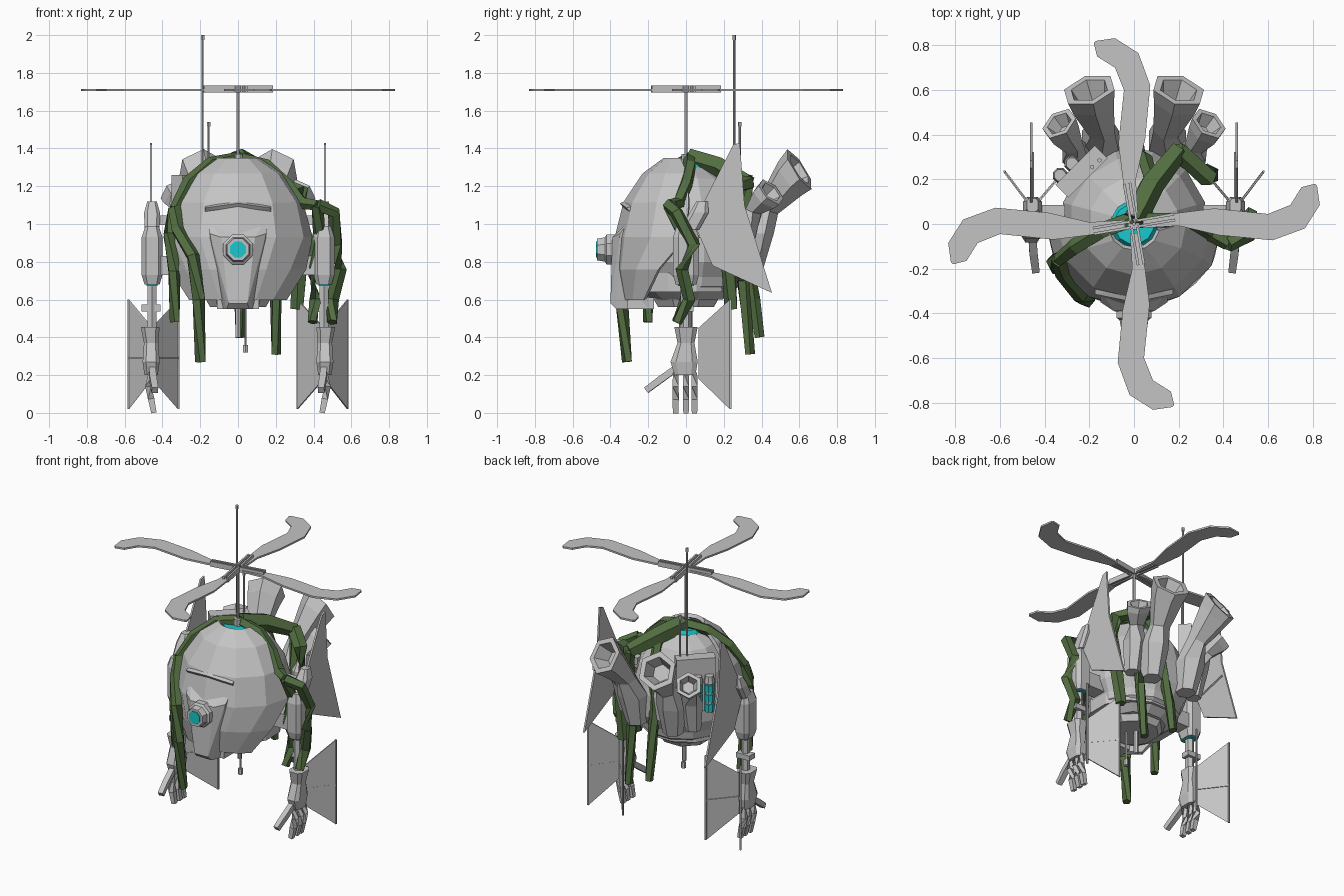
import bpy, bmesh, math
from mathutils import Vector as V, Matrix

cube = bpy.data.objects.get("Cube")
if cube:
    bpy.data.objects.remove(cube)

def material(name, color):
    m = bpy.data.materials.new(name)
    m.use_nodes = True
    m.diffuse_color = (*color, 1)
    m.node_tree.nodes["Principled BSDF"].inputs["Base Color"].default_value = (*color, 1)
    return m

GREY = material("light grey metal", (.55, .55, .55))
GREEN = material("vine green", (.085, .155, .052))
CYAN = material("glowing cyan", (.01, .58, .61))

def finish(name, bm, mat):
    bmesh.ops.recalc_face_normals(bm, faces=bm.faces)
    me = bpy.data.meshes.new(name)
    bm.to_mesh(me)
    bm.free()
    me.materials.append(mat)
    ob = bpy.data.objects.new(name, me)
    bpy.context.collection.objects.link(ob)
    return ob

def loft(name, rings, mat, caps=True, closed=True):
    """Skin a list of equal rings of points."""
    bm = bmesh.new()
    vs = [[bm.verts.new(p) for p in r] for r in rings]
    n = len(vs[0])
    for a, b in zip(vs, vs[1:]):
        for i in range(n if closed else n - 1):
            j = (i + 1) % n
            bm.faces.new((a[i], a[j], b[j], b[i]))
    if caps:
        bm.faces.new(vs[0])
        bm.faces.new(vs[-1])
    return finish(name, bm, mat)

def ring(center, normal, r, sides, turn=0.5):
    q = V(normal).to_track_quat('Z', 'Y')
    return [V(center) + q @ V((r * math.cos(a), r * math.sin(a), 0))
            for a in ((i + turn) * math.tau / sides for i in range(sides))]

def tube(name, pts, radii, mat, sides=6):
    pts = [V(p) for p in pts]
    if not isinstance(radii, (list, tuple)):
        radii = [radii] * len(pts)
    last = len(pts) - 1
    return loft(name, [ring(p, pts[min(i + 1, last)] - pts[max(i - 1, 0)], radii[i], sides)
                       for i, p in enumerate(pts)], mat)

def stack(name, secs, mat):
    """Chamfered blocks: each section is x, y, z, half width, half depth."""
    rings = []
    for x, y, z, a, b in secs:
        rings.append([(x + sx * a * kx, y + sy * b * ky, z) for sx, sy, kx, ky in
                      ((1, -1, .6, 1), (1, -1, 1, .6), (1, 1, 1, .6), (1, 1, .6, 1),
                       (-1, 1, .6, 1), (-1, 1, 1, .6), (-1, -1, 1, .6), (-1, -1, .6, 1))])
    return loft(name, rings, mat)

def box(name, c, size, mat, turn=0):
    bm = bmesh.new()
    bmesh.ops.create_cube(bm, size=1, matrix=Matrix.Translation(c) @ Matrix.Rotation(turn, 4, 'Z')
                          @ Matrix.Diagonal((*size, 1)))
    return finish(name, bm, mat)

def plate(name, pts, offset, mat):
    o = V(offset) / 2
    return loft(name, [[V(p) - o for p in pts], [V(p) + o for p in pts]], mat)

def hull(name, pts, mat):
    bm = bmesh.new()
    bmesh.ops.convex_hull(bm, input=[bm.verts.new(p) for p in pts])
    return finish(name, bm, mat)

# Body core, with glowing cap and underside
core = [(.1, 1.3), (.2, 1.24), (.29, 1.1), (.33, .95), (.33, .8), (.29, .72), (.28, .67), (.19, .6)]
loft("body_core", [ring((0, .01, z), (0, 0, 1), r, 12) for r, z in core], GREY)
tube("top_light", [(0, 0, 1.29), (0, 0, 1.325)], [.11, .09], CYAN, 12)
tube("lower_band", [(0, -.02, .64), (0, -.02, .74)], .29, GREY, 12)
tube("underside_disc", [(0, 0, .61), (0, 0, .56)], [.19, .16], GREY, 8)

# Front armour shell, its sweep narrowing toward the bottom
rows = [(.1, 1.34, 80), (.21, 1.26, 95), (.31, 1.11, 95), (.355, .93, 92), (.35, .76, 68), (.31, .6, 48)]
shell = loft("front_shell", [[(1.08 * r * math.sin(t), -r * math.cos(t) - .01, z)
             for t in (math.radians(h * (i / 3 - 1)) for i in range(7))] for r, z, h in rows],
             GREY, caps=False, closed=False)
sol = shell.modifiers.new("thickness", 'SOLIDIFY')
sol.thickness, sol.offset = .025, 0

# Nose, brow and eye
hull("nose_block", [(s * x, y, z) for s in (1, -1) for x, y, z in
     ((.16, -.28, 1.04), (.15, -.35, .95), (.09, -.39, .93), (.05, -.4, .58), (.06, -.37, .55),
      (.11, -.2, .55), (.13, -.2, 1.0))], GREY)
for s in (1, -1):
    hull("brow", [(s * x, y, z) for x, y, z in
         ((0, -.35, 1.11), (.175, -.315, 1.085), (0, -.32, 1.07), (.175, -.28, 1.045),
          (0, -.28, 1.14), (.17, -.24, 1.11))], GREY)
box("front_skirt", (0, -.24, .58), (.22, .14, .06), GREY)
tube("eye_housing", [(0, -.34, .865), (0, -.42, .865), (0, -.43, .865), (0, -.47, .865)],
     [.085, .085, .07, .062], GREY, 8)
tube("eye_lens", [(0, -.46, .865), (0, -.476, .865)], .045, CYAN, 8)

# Rotor
tube("rotor_mast", [(0, 0, 1.3), (0, 0, 1.73)], .008, GREY)
tube("mast_base", [(0, 0, 1.3), (0, 0, 1.37)], .026, GREY, 8)
upper = [(.04, .018), (.2, .05), (.36, .07), (.6, .045), (.7, .085), (.75, .165), (.81, .18)]
lower = [(.04, -.018), (.2, -.008), (.38, -.05), (.62, -.073), (.765, -.02), (.832, .085), (.82, .17)]
for k in range(4):
    spin = Matrix.Rotation(k * math.pi / 2, 3, 'Z')
    loft("rotor_blade", [[spin @ V((*u, 1.715)), spin @ V((*w, 1.715)),
                          spin @ V((*w, 1.703)), spin @ V((*u, 1.703))]
                         for u, w in zip(upper, lower)], GREY)
    for off in (-.013, .013):
        p = Matrix.Rotation(k * math.pi / 2 + .17, 3, 'Z') @ V((.1, off, 1.715))
        box("hub_bar", p, (.17, .012, .035), GREY, k * math.pi / 2 + .17)

# Antennas and the rods hanging under the body
for x, y, z0, z1 in ((-.187, .255, 1.15, 2), (-.155, .285, 1.15, 1.54)):
    tube("antenna", [(x, y, z0), (x, y, z1)], .006, GREY)
    tube("antenna_tip", [(x, y, z1 - .025), (x, y, z1)], .01, GREY)
tube("belly_rod", [(0, .02, .57), (0, .02, .4)], .015, GREY)
tube("belly_rod_thin", [(.04, -.03, .57), (.04, -.03, .34)], .007, GREY)
tube("belly_rod_tip", [(.04, -.03, .36), (.04, -.03, .32)], .015, GREY)

# Back equipment box with glowing canisters under round caps
turn = math.pi / 4
box("equipment_box", (-.235, .235, 1.08), (.25, .08, .36), GREY, turn)
out, side = V((-1, 1, 0)).normalized(), V((-1, -1, 0)).normalized()
for k in (.005, .08):
    base = V((-.235, .235, .9)) + out * .055 + side * k
    tube("canister", [base, base + V((0, 0, .24))], .026, GREY, 8)
    tube("canister_cap", [base + V((0, 0, .2)), base + V((0, 0, .25))], [.036, .028], GREY, 8)
    for h in (.01, .075, .14):
        tube("canister_glow", [base + V((0, 0, h)), base + V((0, 0, h + .05))], .033, CYAN, 8)

def horn(name, secs, n, hole):
    """Flared exhaust with a recessed mouth."""
    rings = [ring(p, V((0, 0, 1)).lerp(V(n), t), r, 6) for p, r, t in secs]
    c, r, _ = secs[-1]
    n = V(n).normalized()
    rings += [ring(c, n, r * .72, 6), ring(V(c) - n * hole, n, r * .45, 6)]
    loft(name, rings, GREY)

for s in (1, -1):
    # Exhaust horns
    horn("large_exhaust", [((s * .14, .34, .75), .065, 0), ((s * .15, .37, .95), .095, 0),
         ((s * .15, .43, 1.08), .065, .4), ((s * .19, .55, 1.24), .11, .9),
         ((s * .2, .6, 1.29), .125, 1)], (s * .25, .85, .55), .1)
    horn("small_exhaust", [((s * .25, .28, .78), .05, 0), ((s * .26, .31, .98), .07, 0),
         ((s * .28, .36, 1.07), .05, .4), ((s * .32, .42, 1.14), .08, .9),
         ((s * .335, .45, 1.17), .085, 1)], (s * .45, .6, .6), .06)

    # Back shield
    plate("back_shield", [(s * .46, y, z) for y, z in ((.25, 1.42), (.04, 1.01), (.14, .78),
          (.455, .635), (.31, 1.1), (.285, 1.43))], (.012, 0, 0), GREY)
    tube("shield_rod", [(s * .455, .05, .93), (s * .455, .32, 1.0)], .008, GREY)

    # Shoulder, upper arm and body links
    box("arm_link", (s * .35, 0, .78), (.16, .1, .1), GREY)
    box("shoulder_link", (s * .37, .06, 1.02), (.12, .05, .05), GREY)
    stack("shoulder", [(s * .455, y, z, a, b) for y, z, a, b in
          ((.02, .97, .04, .05), (.07, 1.06, .042, .05), (.085, 1.12, .025, .03))], GREY)
    stack("upper_arm", [(s * .455, 0, z, a, b) for z, a, b in
          ((.68, .04, .055), (.73, .055, .068), (.93, .055, .068), (.99, .035, .05))], GREY)
    box("arm_glow", (s * .455, 0, .677), (.06, .085, .009), CYAN)
    tube("elbow_rod", [(s * .455, 0, .68), (s * .455, 0, .42)], .028, GREY)
    box("elbow_joint", (s * .46, .01, .555), (.1, .06, .035), GREY)

    # Forearm and hand
    stack("forearm", [(s * x, y, z, a, b) for x, y, z, a, b in
          ((.46, -.005, .2, .035, .055), (.46, -.01, .27, .045, .072), (.46, 0, .37, .038, .045),
           (.465, 0, .455, .05, .062))], GREY)
    for y in (-.055, 0, .045):
        tube("finger", [(s * .46, y, .21), (s * .475, y, .14), (s * .46, y, .075),
             (s * .445, y, 0)], [.02, .023, .024, .02], GREY, 4)
    tube("thumb", [(s * .455, -.06, .23), (s * .45, -.13, .18), (s * .44, -.21, .12)],
         [.025, .026, .024], GREY, 4)

    # Forearm fins in a V
    for x in (.58, .315):
        plate("forearm_fin", [(s * .455, .07, .45), (s * x, .235, .6), (s * x, .235, .02),
              (s * .455, .07, .18)], (.007, .007 if x < .45 else -.007, 0), GREY)
        tube("fin_edge", [(s * x, .235, .6), (s * x, .235, .02)], .007, GREY, 4)
        tube("fin_pin", [(s * .455, .07, .29), (s * x, .235, .29)], .008, GREY, 4)

# Vines draped over the body: path and starting thickness
crown = (0, .02, 1.345)
fork_r, fork_l, fork_b = (-.335, -.16, 1.08), (.42, -.09, 1.1), (.2, .33, 1.22)
vines = {
    "vine_right_top": (.038, [crown, (-.14, -.03, 1.32), (-.26, -.1, 1.22), fork_r]),
    "vine_right_front": (.036, [fork_r, (-.32, -.22, .97), (-.24, -.32, .83), (-.21, -.34, .6),
                                (-.2, -.31, .27)]),
    "vine_right_side": (.034, [fork_r, (-.36, -.17, .95), (-.34, -.2, .75), (-.335, -.2, .48)]),
    "vine_left_top": (.036, [crown, (.15, .02, 1.31), (.26, 0, 1.21), (.34, -.04, 1.11), fork_l]),
    "vine_left_outer": (.036, [fork_l, (.51, -.05, 1.06), (.52, .04, .89), (.54, -.02, .76),
                               (.5, .02, .6), (.5, -.05, .48)]),
    "vine_left_inner": (.034, [fork_l, (.43, -.02, .95), (.385, -.02, .77), (.41, 0, .6),
                               (.395, -.05, .48)]),
    "vine_back_top": (.058, [crown, (.08, .18, 1.3), fork_b]),
    "vine_back_left": (.034, [fork_b, (.23, .28, .95), (.2, .3, .7), (.2, .34, .31)]),
    "vine_back_side": (.045, [fork_b, (.33, .21, 1.18), (.34, .22, .9), (.31, .24, .55)]),
    "vine_back_centre": (.034, [(.08, .18, 1.29), (.05, .29, 1.1), (.02, .31, .85), (.01, .36, .6),
                                (.01, .39, .4)]),
}
for name, (r, path) in vines.items():
    tube(name, path, [r] * (len(path) - 1) + [r * .8], GREEN, 5)
